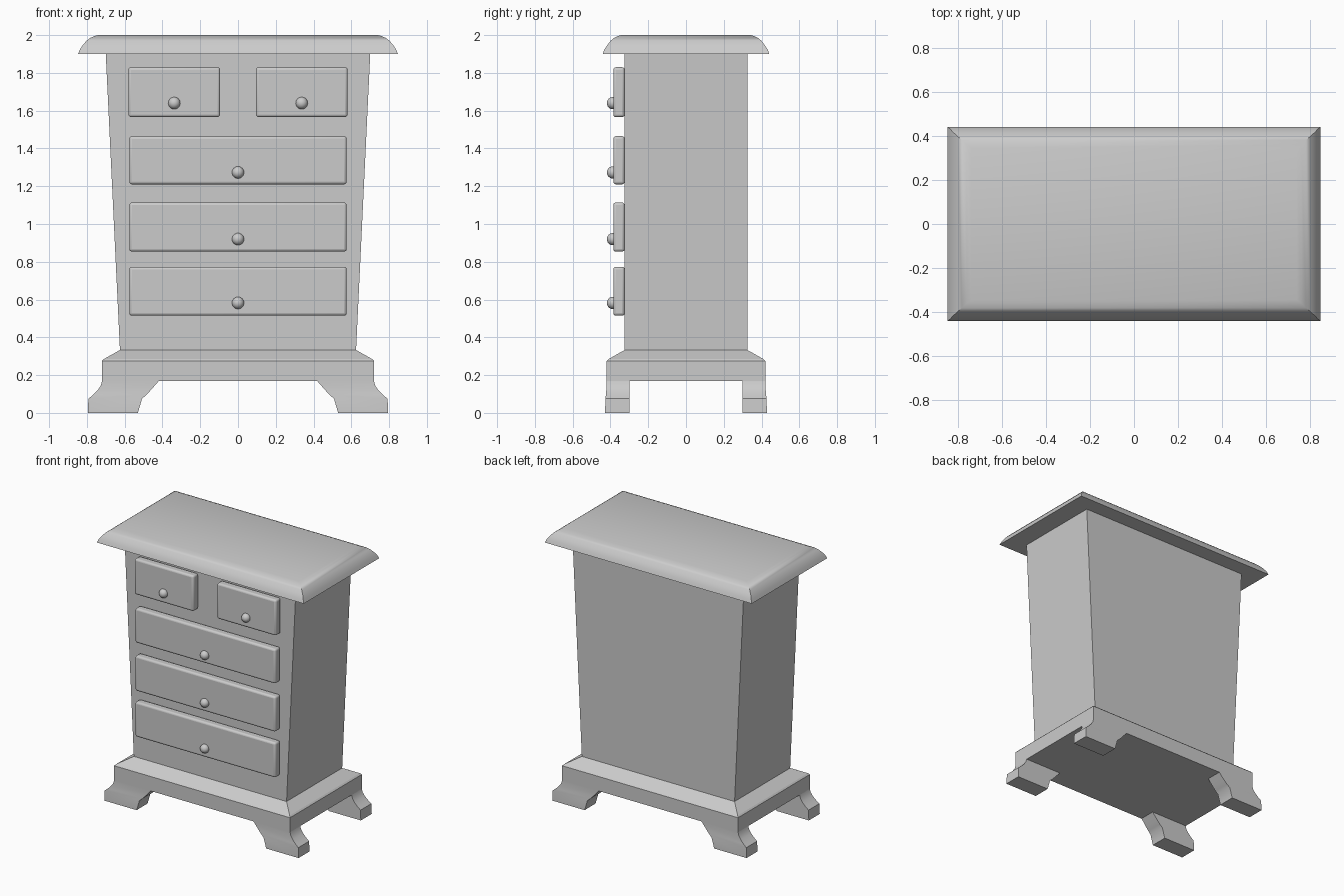
import bpy, bmesh, math

if "Cube" in bpy.data.objects:
    bpy.data.objects.remove(bpy.data.objects["Cube"])


def add_mesh(name, bm, smooth=None, bevel=0):
    bmesh.ops.recalc_face_normals(bm, faces=bm.faces)
    me = bpy.data.meshes.new(name)
    bm.to_mesh(me)
    bm.free()
    ob = bpy.data.objects.new(name, me)
    bpy.context.collection.objects.link(ob)
    if bevel:
        m = ob.modifiers.new("rounded_edges", 'BEVEL')
        m.width = bevel
        m.segments = 3
    if smooth:
        bpy.ops.object.select_all(action='DESELECT')
        ob.select_set(True)
        bpy.context.view_layer.objects.active = ob
        bpy.ops.object.shade_smooth_by_angle(angle=math.radians(smooth))
    return ob


def loft(name, levels, bottom=True, top=True, smooth=None, bevel=0):
    """Stack of rectangles; each level is (z, x0, x1, y0, y1)."""
    bm = bmesh.new()
    rings = [[bm.verts.new(p) for p in
              ((x0, y0, z), (x1, y0, z), (x1, y1, z), (x0, y1, z))]
             for z, x0, x1, y0, y1 in levels]
    for a, b in zip(rings, rings[1:]):
        for i in range(4):
            j = (i + 1) % 4
            bm.faces.new((a[i], a[j], b[j], b[i]))
    if bottom:
        bm.faces.new(rings[0][::-1])
    if top:
        bm.faces.new(rings[-1])
    return add_mesh(name, bm, smooth, bevel)


def centred(profile):
    return [(z, -x, x, -y, y) for z, x, y in profile]


# Moulded top board
loft("top_board", centred([(1.90, .847, .441), (1.925, .836, .432),
                           (1.95, .82, .415), (1.972, .80, .397),
                           (1.985, .782, .382), (1.995, .76, .36),
                           (2.0, .74, .345)]), smooth=35)

# Carcass, tapering towards the base (ends hidden by top and plinth)
loft("carcass", centred([(.333, .625, .325), (1.90, .70, .325)]),
     bottom=False, top=False)

# Plinth with sloped shoulder
loft("plinth", centred([(.168, .72, .42), (.275, .72, .42),
                        (.285, .71, .41), (.333, .625, .325)]))

# Four bracket feet: (z, outer x, inner x, outer y)
foot = [(0, .795, .53, .428), (.075, .792, .508, .427), (.095, .768, .485, .424),
        (.12, .743, .462, .422), (.145, .726, .44, .42), (.168, .72, .42, .42)]
for sx, side in ((-1, "left"), (1, "right")):
    for sy, end in ((-1, "front"), (1, "back")):
        loft(f"{end}_{side}_foot",
             [(z, sx * xi, sx * xo, sy * .30, sy * yo) for z, xo, xi, yo in foot],
             top=False, smooth=35)


# Drawers with rounded edges, each with one knob
def drawer(name, x0, x1, z0, z1, knob_z):
    loft(name, [(z, x0, x1, -.385, -.325) for z in (z0, z1)],
         smooth=35, bevel=.014)
    bm = bmesh.new()
    bmesh.ops.create_uvsphere(bm, u_segments=24, v_segments=12, radius=.032)
    bmesh.ops.scale(bm, vec=(1, .031 / .032, 1), verts=bm.verts)
    bmesh.ops.translate(bm, vec=((x0 + x1) / 2, -.388, knob_z), verts=bm.verts)
    add_mesh(name + "_knob", bm, smooth=60)


drawer("small_drawer_left", -.58, -.095, 1.566, 1.83, 1.64)
drawer("small_drawer_right", .095, .58, 1.566, 1.83, 1.64)
for i, (z0, z1, kz) in enumerate([(1.21, 1.465, 1.273), (.854, 1.114, .92),
                                  (.515, .773, .582)]):
    drawer(f"wide_drawer_{i + 1}", -.575, .575, z0, z1, kz)
